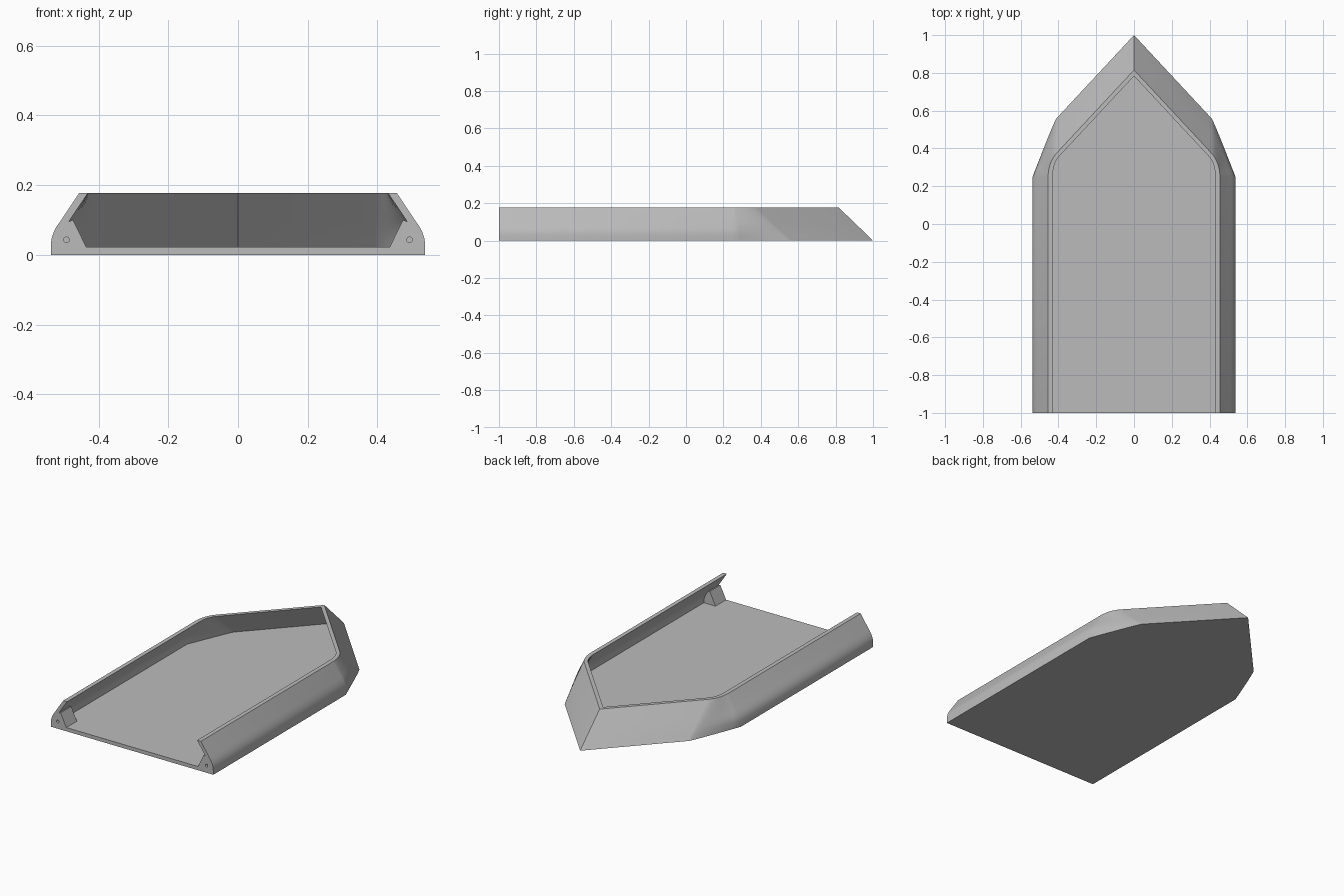
import bpy, bmesh, math
from mathutils import Matrix

if "Cube" in bpy.data.objects:
    bpy.data.objects.remove(bpy.data.objects["Cube"])

HEIGHT, FLOOR, WALL = 0.178, 0.022, 0.025
# Side wall cross-section: half width against height
PROFILE = [(0.537, 0), (0.537, 0.022), (0.536, 0.038), (0.534, 0.05), (0.529, 0.064),
           (0.521, 0.08), (0.51, 0.096), (0.455, HEIGHT)]

grey = bpy.data.materials.new("light grey")
grey.use_nodes = True
color = (0.5, 0.5, 0.5, 1)
grey.diffuse_color = color
grey.node_tree.nodes["Principled BSDF"].inputs["Base Color"].default_value = color


def half_width(z):
    for (x0, z0), (x1, z1) in zip(PROFILE, PROFILE[1:]):
        if z <= z1:
            return x0 + (x1 - x0) * (z - z0) / (z1 - z0)
    return PROFILE[-1][0]


def outline(z, inner):
    """Outline at one height, from the right front end round the point to the left front end."""
    t = z / HEIGHT
    w = half_width(z) - (WALL if inner else 0)
    tip = 1 - 0.185 * t - (0.032 if inner else 0)
    shoulder_x = 0.395 if inner else 0.41
    start = (w, 0.25)
    end = (shoulder_x, tip - 1.073 * shoulder_x)
    ctrl_x = 0.425 + 0.028 * t - (0.022 if inner else 0)
    ctrl = (ctrl_x, tip - 1.073 * ctrl_x - 0.004 + 0.002 * t)
    pts = [(w, -1)]
    steps = 12
    for i in range(steps + 1):
        s = i / steps
        pts.append(tuple((1 - s) ** 2 * a + 2 * s * (1 - s) * b + s * s * c
                         for a, b, c in zip(start, ctrl, end)))
    mirrored = [(-x, y) for x, y in pts]
    return mirrored + [(0, tip)] + pts[::-1]


def finish(bm, name):
    bmesh.ops.recalc_face_normals(bm, faces=bm.faces)
    mesh = bpy.data.meshes.new(name)
    bm.to_mesh(mesh)
    bm.free()
    mesh.materials.append(grey)
    obj = bpy.data.objects.new(name, mesh)
    bpy.context.collection.objects.link(obj)
    return obj


def smooth(obj):
    bpy.ops.object.select_all(action='DESELECT')
    obj.select_set(True)
    bpy.context.view_layer.objects.active = obj
    bpy.ops.object.shade_smooth_by_angle(angle=math.radians(25))


# Tray shell: outer wall, rim, inner wall, floor, underside and open front end
levels = [z for _, z in PROFILE]
inner_levels = [FLOOR] + [z for z in levels if z > FLOOR + 0.001]
bm = bmesh.new()
rings = [[bm.verts.new((x, y, z)) for x, y in outline(z, False)] for z in levels]
rings += [[bm.verts.new((x, y, z)) for x, y in outline(z, True)] for z in reversed(inner_levels)]
for low, high in zip(rings, rings[1:]):
    for i in range(len(low) - 1):
        bm.faces.new((low[i], low[i + 1], high[i + 1], high[i]))
bm.faces.new(rings[0])
bm.faces.new(rings[-1])
bm.faces.new([r[0] for r in rings] + [r[-1] for r in reversed(rings)])
smooth(finish(bm, "tray_shell"))

# Screw blocks in the two front corners
section = [(0.435, FLOOR), (0.473, 0.1)]
section += [(half_width(z) - WALL, z) for z in reversed(inner_levels) if z < 0.1]
for side, name in ((1, "left_screw_block"), (-1, "right_screw_block")):
    bm = bmesh.new()
    face = bm.faces.new([bm.verts.new((side * x, -1, z)) for x, z in section])
    ext = bmesh.ops.extrude_face_region(bm, geom=[face])
    moved = [v for v in ext["geom"] if isinstance(v, bmesh.types.BMVert)]
    bmesh.ops.translate(bm, verts=moved, vec=(0, 0.1, 0))
    block = finish(bm, name)

    # Screw hole cutter
    bm = bmesh.new()
    bmesh.ops.create_cone(bm, cap_ends=True, segments=20, radius1=0.008, radius2=0.008, depth=0.14,
                          matrix=Matrix.Translation((side * 0.492, -1, 0.043))
                          @ Matrix.Rotation(math.pi / 2, 4, 'X'))
    cutter = finish(bm, "screw_hole_cutter")
    cutter.hide_render = True
    mod = block.modifiers.new("screw hole", 'BOOLEAN')
    mod.operation = 'DIFFERENCE'
    mod.solver = 'EXACT'
    mod.object = cutter
    bpy.context.view_layer.objects.active = block
    bpy.ops.object.modifier_apply(modifier=mod.name)
    bpy.data.objects.remove(cutter)
    smooth(block)
